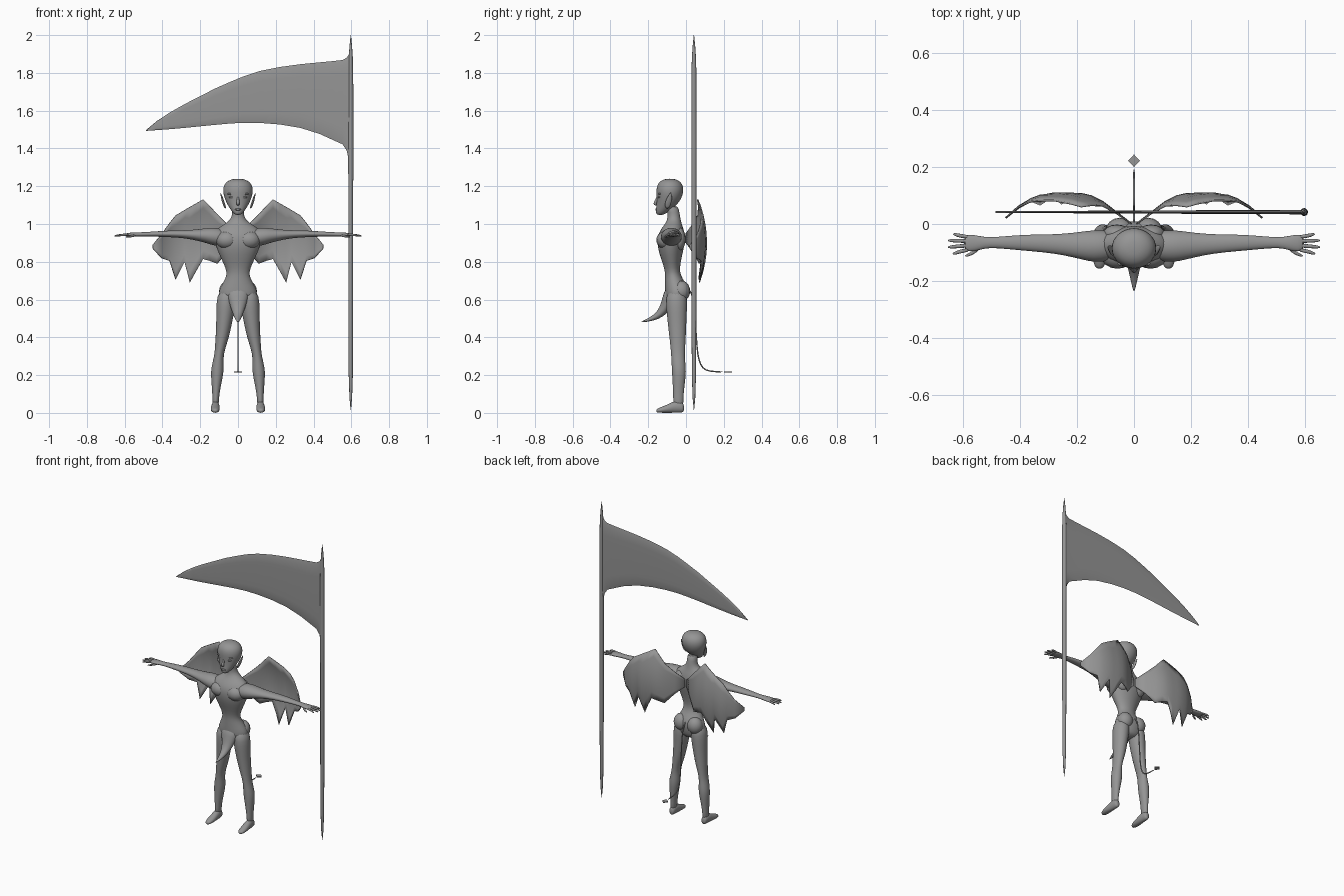
import bpy, bmesh, math
from mathutils import Vector

grey = bpy.data.materials.new("plain grey")
grey.diffuse_color = (0.3, 0.3, 0.3, 1)


def finish(name, bm, mirror=False, subdiv=0, angle=50):
    bmesh.ops.recalc_face_normals(bm, faces=bm.faces)
    mesh = bpy.data.meshes.new(name)
    bm.to_mesh(mesh)
    bm.free()
    mesh.materials.append(grey)
    mesh.shade_smooth()
    mesh.set_sharp_from_angle(angle=math.radians(angle))
    ob = bpy.data.objects.new(name, mesh)
    bpy.context.collection.objects.link(ob)
    if mirror:
        ob.modifiers.new("mirror", 'MIRROR').use_mirror_merge = False
    if subdiv:
        m = ob.modifiers.new("subdivision", 'SUBSURF')
        m.levels = m.render_levels = subdiv
    return ob


def loft(name, rings, u=(1, 0, 0), v=None, sides=16, mirror=False, subdiv=1, angle=70):
    """Skin elliptical rings (x, y, z, radius_u, radius_v); v follows the path if not given."""
    bm = bmesh.new()
    u = Vector(u)
    pts = [Vector(r[:3]) for r in rings]
    loops = []
    for i, r in enumerate(rings):
        t = (pts[min(i + 1, len(pts) - 1)] - pts[max(i - 1, 0)]).normalized()
        vv = Vector(v) if v else t.cross(u).normalized()
        loops.append([bm.verts.new(pts[i] + u * r[3] * math.cos(a) + vv * r[4] * math.sin(a))
                      for a in (2 * math.pi * k / sides for k in range(sides))])
    for a, b in zip(loops, loops[1:]):
        for k in range(sides):
            n = (k + 1) % sides
            bm.faces.new((a[k], a[n], b[n], b[k]))
    bm.faces.new(loops[0])
    bm.faces.new(loops[-1])
    return finish(name, bm, mirror, subdiv, angle)


def ball(name, center, size, mirror=True):
    bm = bmesh.new()
    bmesh.ops.create_uvsphere(bm, u_segments=16, v_segments=10, radius=1)
    for vert in bm.verts:
        vert.co = Vector(center) + Vector([c * s for c, s in zip(vert.co, size)])
    return finish(name, bm, mirror)


Y, Z = (0, 1, 0), (0, 0, 1)

# Torso and neck
loft("torso", [(0, -.05, .55, .05, .04), (0, -.05, .59, .095, .055), (0, -.05, .63, .108, .062),
               (0, -.05, .67, .092, .062), (0, -.065, .71, .068, .047), (0, -.072, .745, .058, .039),
               (0, -.076, .79, .078, .047), (0, -.08, .84, .102, .062), (0, -.08, .89, .123, .074),
               (0, -.078, .94, .132, .074), (0, -.072, .975, .115, .06), (0, -.067, 1.0, .072, .045),
               (0, -.063, 1.025, .036, .035), (0, -.066, 1.06, .031, .032),
               (0, -.075, 1.10, .034, .034)], v=Y)
ball("chest_muscle", (.058, -.107, .915), (.06, .05, .048))
ball("shoulder_blade", (.06, -.035, .92), (.05, .033, .06))
ball("buttock", (.05, -.025, .645), (.05, .047, .055))

# Head and face
loft("head", [(0, -.137, 1.047, .014, .016), (0, -.13, 1.06, .028, .031), (0, -.113, 1.085, .046, .046),
              (0, -.095, 1.115, .064, .061), (0, -.087, 1.15, .077, .07), (0, -.085, 1.18, .082, .074),
              (0, -.085, 1.21, .075, .068), (0, -.085, 1.23, .054, .05), (0, -.085, 1.24, .022, .02)], v=Y)
loft("nose", [(0, -.148, 1.15, .005, .005), (0, -.158, 1.125, .008, .009),
              (0, -.166, 1.105, .011, .01), (0, -.158, 1.097, .006, .004)], v=Y, sides=8)
ball("eye", (.033, -.142, 1.142), (.017, .008, .006))
ball("brow", (.036, -.138, 1.16), (.022, .01, .005))
ball("lips", (0, -.155, 1.077), (.016, .008, .006), mirror=False)
loft("ear", [(.066, -.1, 1.08, .005, .01), (.076, -.095, 1.11, .008, .02),
             (.085, -.087, 1.14, .006, .015), (.093, -.08, 1.168, .001, .002)],
     v=Y, sides=8, mirror=True)

# Arms and hands
loft("arm", [(.05, -.075, .925, .05, .045), (.12, -.078, .932, .058, .05), (.16, -.077, .938, .055, .042),
             (.21, -.074, .941, .044, .031), (.28, -.07, .946, .034, .021), (.36, -.066, .948, .03, .018),
             (.44, -.065, .947, .024, .014), (.51, -.065, .945, .017, .011), (.545, -.067, .944, .026, .012),
             (.575, -.067, .943, .031, .011), (.597, -.067, .942, .027, .008)], u=Y, v=Z, mirror=True)
for i, (y0, y1, tip) in enumerate([(-.09, -.104, .637), (-.075, -.081, .654),
                                   (-.06, -.058, .653), (-.046, -.036, .635)]):
    loft(f"finger_{i + 1}", [(.575, y0, .943, .008, .007), (.615, (y0 + y1) / 2, .943, .0075, .007),
                             (tip - .006, y1, .938, .006, .005), (tip, y1, .937, .002, .002)],
         u=Y, v=Z, sides=8, mirror=True)
loft("thumb", [(.54, -.08, .94, .009, .007), (.562, -.1, .936, .008, .007),
               (.585, -.11, .932, .006, .005), (.593, -.112, .931, .002, .002)],
     u=Y, v=Z, sides=8, mirror=True)

# Legs and feet
loft("leg", [(.058, -.05, .65, .045, .05), (.063, -.05, .59, .052, .058), (.068, -.049, .53, .048, .054),
             (.075, -.047, .46, .041, .049), (.085, -.044, .39, .035, .043), (.097, -.043, .33, .026, .038),
             (.103, -.042, .29, .026, .036), (.108, -.038, .24, .034, .038), (.111, -.037, .2, .033, .037),
             (.115, -.039, .14, .024, .031), (.118, -.041, .08, .017, .027),
             (.119, -.04, .03, .018, .028)], v=Y, mirror=True)
loft("foot", [(.119, -.01, .025, .012, .018), (.119, -.02, .03, .02, .029), (.119, -.055, .034, .022, .034),
              (.12, -.09, .024, .024, .024), (.121, -.125, .017, .024, .017), (.121, -.148, .013, .018, .012),
              (.121, -.157, .011, .008, .007)], v=Z, mirror=True)

# Pointed flap curving forward below the waist
loft("front_flap", [(0, -.085, .66, .055, .025), (0, -.092, .61, .056, .032), (0, -.105, .565, .042, .032),
                    (0, -.135, .523, .026, .022), (0, -.18, .497, .016, .012),
                    (0, -.24, .48, .002, .002)])

# Tail with a flat diamond tip
tail_path = [(.0, .67), (.03, .64), (.043, .58), (.052, .45), (.058, .34), (.068, .275),
             (.088, .235), (.12, .219), (.2, .217)]
loft("tail", [(0, y, z, .004, .004) for y, z in tail_path], sides=8)
bm = bmesh.new()
diamond = [(0, .2), (.021, .222), (0, .244), (-.021, .222)]
top = [bm.verts.new((x, y, .22)) for x, y in diamond]
low = [bm.verts.new((x, y, .214)) for x, y in diamond]
bm.faces.new(top)
bm.faces.new(low)
for k in range(4):
    n = (k + 1) % 4
    bm.faces.new((top[k], top[n], low[n], low[k]))
finish("tail_tip", bm, angle=30)

# Wings: columns of (x, depth, top, bottom) with a ragged lower edge
columns = [(.008, .0, .95, .9), (.06, .04, 1.0, .85), (.11, .078, 1.05, .79), (.15, .098, 1.095, .805),
           (.185, .106, 1.13, .815), (.222, .108, 1.108, .75), (.255, .108, 1.09, .69),
           (.283, .108, 1.073, .80), (.33, .1, 1.045, .705), (.362, .088, 1.005, .805),
           (.405, .062, .945, .82), (.45, .022, .89, .87)]
bm = bmesh.new()
ROWS = 7
grid = []
for x, depth, hi, lo in columns:
    zs = [hi + (lo - hi) * j / ROWS for j in range(ROWS + 1)]
    grid.append([bm.verts.new((x, depth - .85 * (z - .9) ** 2 * min(1, x / .15), z)) for z in zs])
for a, b in zip(grid, grid[1:]):
    for j in range(ROWS):
        bm.faces.new((a[j], b[j], b[j + 1], a[j + 1]))
wing = finish("wing", bm, mirror=True, angle=35)
solid = wing.modifiers.new("thickness", 'SOLIDIFY')
solid.thickness, solid.offset = .006, 0

# Staff with tapered ends
SX, SY = .597, .042
loft("staff", [(SX, SY, z, r, r) for z, r in
               [(.015, .001), (.08, .007), (.2, .011), (.6, .013), (1.2, .013), (1.4, .014),
                (1.8, .013), (1.88, .011), (1.94, .007), (2.0, .001)]], v=Y, sides=12, subdiv=0)

# Curved blade: columns of (x, top, bottom) with thin edges
blade = [(.6, 1.93, 1.29), (.585, 1.895, 1.345), (.575, 1.88, 1.39), (.553, 1.868, 1.422),
         (.5, 1.862, 1.446), (.434, 1.856, 1.476), (.33, 1.846, 1.509), (.22, 1.831, 1.527),
         (.116, 1.81, 1.535), (.03, 1.782, 1.536), (-.04, 1.753, 1.532), (-.12, 1.718, 1.525),
         (-.2, 1.677, 1.517), (-.28, 1.636, 1.509), (-.36, 1.591, 1.502), (-.43, 1.545, 1.497),
         (-.487, 1.497, 1.493)]
bm = bmesh.new()
section = [(0, 0), (.07, .8), (.2, 1), (.8, 1), (.92, .8), (1, 0), (.92, -.8), (.8, -1), (.2, -1), (.07, -.8)]
loops = []
for x, hi, lo in blade:
    half = .003 + .005 * (x + .487) / 1.08
    loops.append([bm.verts.new((x, SY + s * half, hi + (lo - hi) * t)) for t, s in section])
for a, b in zip(loops, loops[1:]):
    for k in range(len(section)):
        n = (k + 1) % len(section)
        bm.faces.new((a[k], a[n], b[n], b[k]))
bm.faces.new(loops[0])
bm.faces.new(loops[-1])
finish("blade", bm, angle=60)
